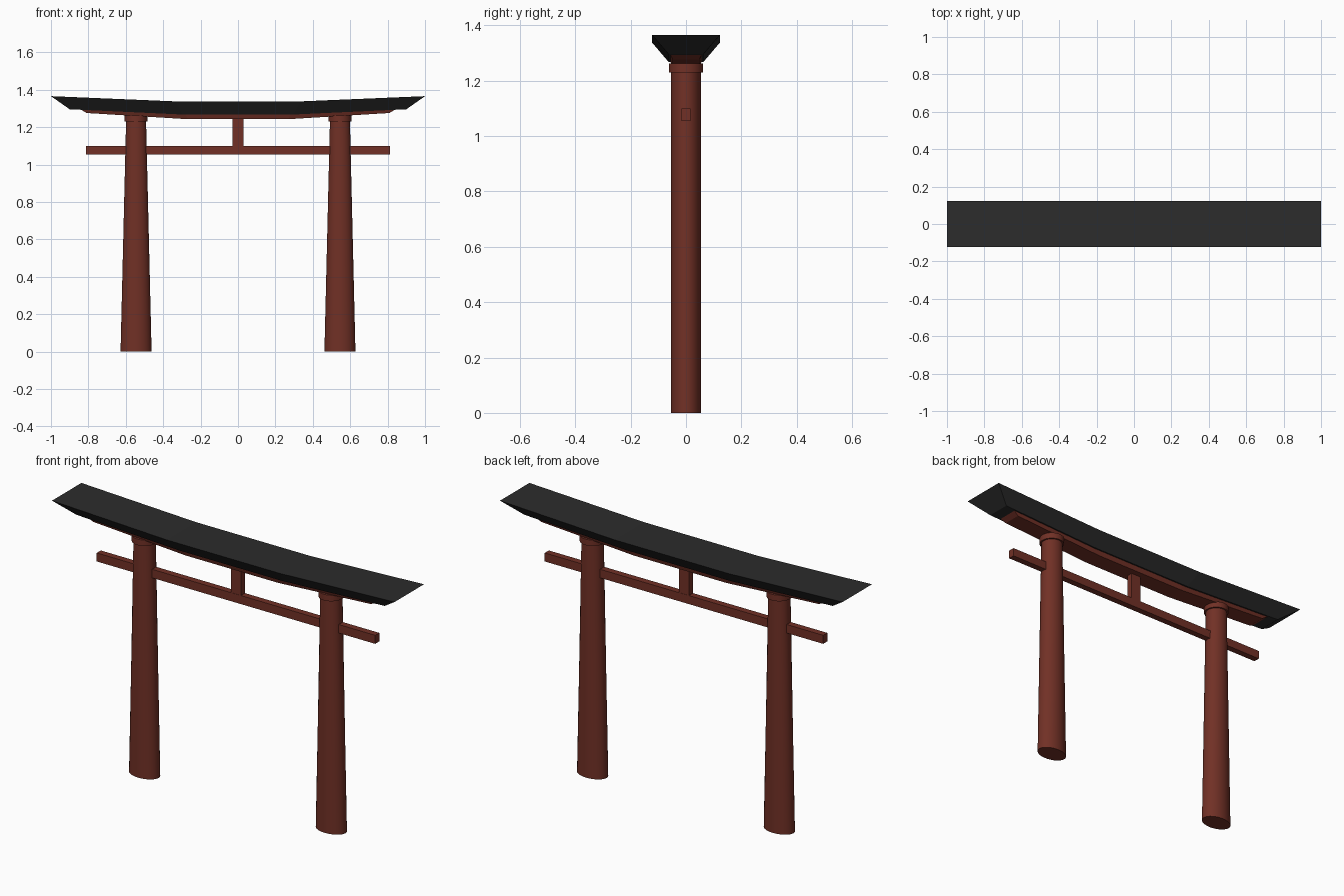
import bpy, bmesh, math

if "Cube" in bpy.data.objects:
    bpy.data.objects.remove(bpy.data.objects["Cube"])


def material(name, rgb):
    m = bpy.data.materials.new(name)
    m.diffuse_color = (*rgb, 1)
    m.use_nodes = True
    m.node_tree.nodes["Principled BSDF"].inputs["Base Color"].default_value = m.diffuse_color
    return m


RED = material("dark red wood", (0.165, 0.030, 0.019))
BLACK = material("black roof", (0.025, 0.025, 0.025))


def finish(bm, name, mat, smooth=False):
    bmesh.ops.recalc_face_normals(bm, faces=bm.faces)
    me = bpy.data.meshes.new(name)
    bm.to_mesh(me)
    bm.free()
    ob = bpy.data.objects.new(name, me)
    bpy.context.collection.objects.link(ob)
    me.materials.append(mat)
    if smooth:
        bpy.ops.object.select_all(action='DESELECT')
        ob.select_set(True)
        bpy.context.view_layer.objects.active = ob
        bpy.ops.object.shade_smooth_by_angle(angle=math.radians(40))
    return ob


def box(name, half_x, half_y, z0, z1):
    bm = bmesh.new()
    bmesh.ops.create_cube(bm, size=1)
    for v in bm.verts:
        v.co.x *= 2 * half_x
        v.co.y *= 2 * half_y
        v.co.z = z1 if v.co.z > 0 else z0
    finish(bm, name, RED)


def column(name, x, z0, z1, rx0, rx1, ry):
    # Round post whose width tapers along x only
    bm = bmesh.new()
    bmesh.ops.create_cone(bm, cap_ends=True, segments=32, radius1=1, radius2=1, depth=1)
    for v in bm.verts:
        top = v.co.z > 0
        v.co.x = x + v.co.x * (rx1 if top else rx0)
        v.co.y *= ry
        v.co.z = z1 if top else z0
    finish(bm, name, RED, True)


def lintel(name, mat, top, bottom):
    # Three-segment upswept beam; top/bottom = (half_x, half_y, mid_z, end_z)
    bm = bmesh.new()
    rings = []
    for f in (-1, -1 / 3, 1 / 3, 1):
        ring = []
        for (hx, hy, zm, ze), side in ((bottom, -1), (bottom, 1), (top, 1), (top, -1)):
            ring.append(bm.verts.new((f * hx, side * hy, ze if abs(f) == 1 else zm)))
        rings.append(ring)
    for a, b in zip(rings, rings[1:]):
        for i in range(4):
            j = (i + 1) % 4
            bm.faces.new((a[i], a[j], b[j], b[i]))
    bm.faces.new(rings[0])
    bm.faces.new(rings[-1])
    finish(bm, name, mat)


# Posts and their collars
for side, sx in (("left", -1), ("right", 1)):
    column(side + "_post", sx * 0.545, 0, 1.25, 0.083, 0.053, 0.054)
    column(side + "_collar", sx * 0.545, 1.23, 1.262, 0.062, 0.062, 0.062)

# Tie beam and centre strut
box("tie_beam", 0.813, 0.017, 1.055, 1.10)
box("centre_strut", 0.029, 0.016, 1.095, 1.255)

# Curved lintels
lintel("lower_lintel", RED, (0.84, 0.056, 1.269, 1.294), (0.81, 0.048, 1.243, 1.276))
lintel("roof_lintel", BLACK, (1.0, 0.1225, 1.338, 1.366), (0.9, 0.063, 1.268, 1.296))
